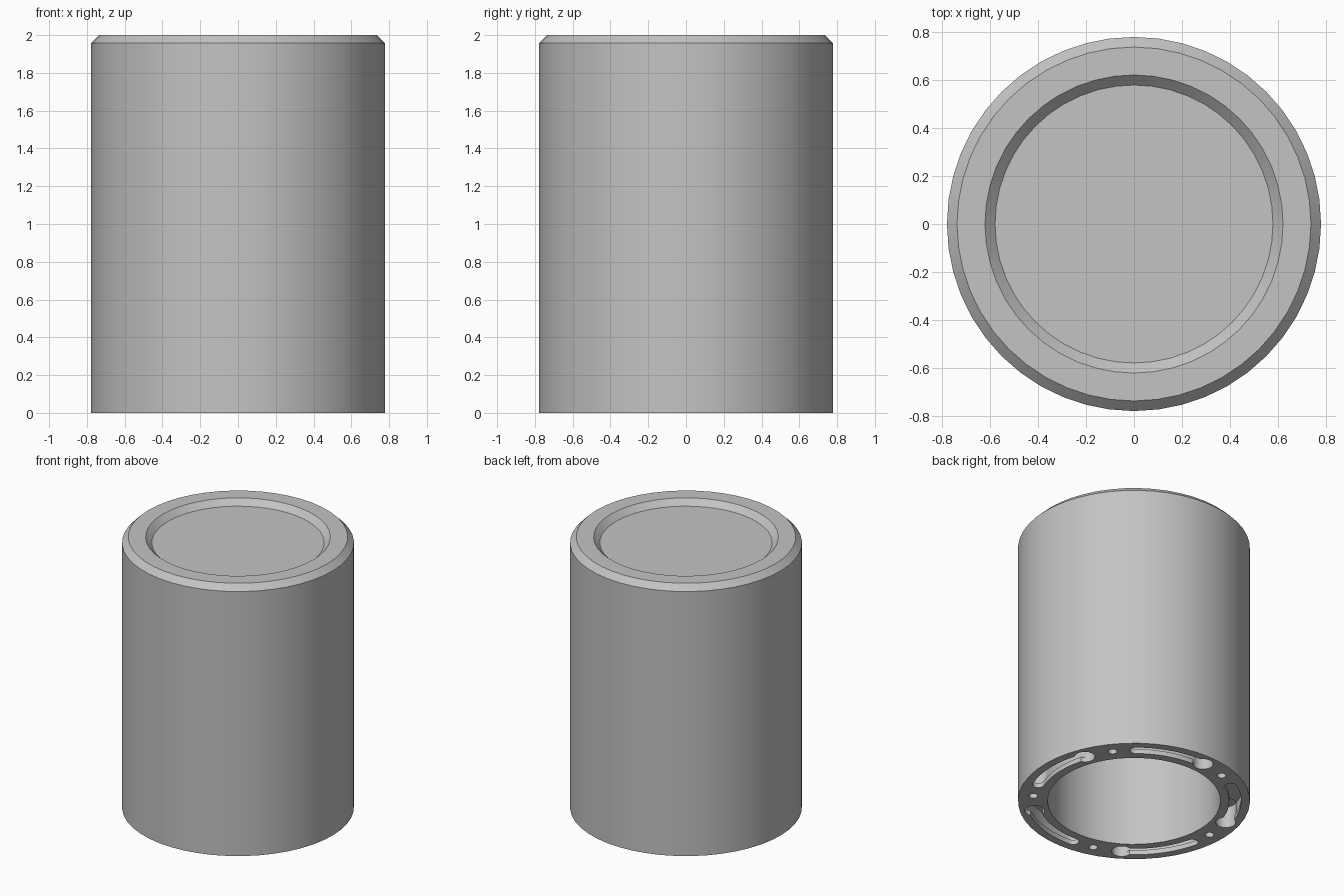
import bpy, bmesh
from math import sin, cos, pi, radians

if "Cube" in bpy.data.objects:
    bpy.data.objects.remove(bpy.data.objects["Cube"], do_unlink=True)

SIDES = 48
OUTER, BORE, LIP = 0.778, 0.58, 0.62
CHAMFER = 0.042
CEILING = 1.8                 # underside of the closed top
MID = (OUTER + BORE) / 2      # radius of the ring of mounting holes

grey = bpy.data.materials.new("plain grey")
grey.use_nodes = True
COLOUR = (0.55, 0.55, 0.55, 1)
grey.diffuse_color = COLOUR
grey.node_tree.nodes["Principled BSDF"].inputs["Base Color"].default_value = COLOUR


def add_object(name, bm):
    bmesh.ops.recalc_face_normals(bm, faces=bm.faces)
    mesh = bpy.data.meshes.new(name)
    bm.to_mesh(mesh)
    bm.free()
    mesh.materials.append(grey)
    obj = bpy.data.objects.new(name, mesh)
    bpy.context.collection.objects.link(obj)
    return obj


def lathe(name, profile):
    """Closed solid of revolution whose profile starts and ends on the axis with flat discs."""
    bm = bmesh.new()
    rings = [[bm.verts.new((r * cos(2 * pi * i / SIDES), r * sin(2 * pi * i / SIDES), z))
              for i in range(SIDES)] for r, z in profile]
    for low, high in zip(rings, rings[1:]):
        for i in range(SIDES):
            j = (i + 1) % SIDES
            bm.faces.new((low[i], low[j], high[j], high[i]))
    bm.faces.new(rings[0])
    bm.faces.new(rings[-1])
    return add_object(name, bm)


def slot_cutter(start, end, half, bottom, top):
    """Curved slot with round ends; a round hole when start equals end (degrees)."""
    a, b = radians(start), radians(end)
    steps = 0 if start == end else 10
    points = []

    def cap(angle, first):
        for i in range(10):
            t = angle + first + pi * i / 10
            points.append((MID * cos(angle) + half * cos(t), MID * sin(angle) + half * sin(t)))

    def arc(p, q, radius):
        for i in range(steps):
            t = p + (q - p) * i / steps
            points.append((radius * cos(t), radius * sin(t)))

    cap(b, 0)
    arc(b, a, MID - half)
    cap(a, pi)
    arc(a, b, MID + half)
    bm = bmesh.new()
    face = bm.faces.new([bm.verts.new((x, y, bottom)) for x, y in points])
    lid = bmesh.ops.extrude_face_region(bm, geom=[face])["geom"]
    bmesh.ops.translate(bm, vec=(0, 0, top - bottom),
                        verts=[v for v in lid if isinstance(v, bmesh.types.BMVert)])
    obj = add_object("cutter", bm)
    obj.hide_render = True
    return obj


# Hollow cylinder body with chamfered rim and shallow top recess
body = lathe("cylinder_body", [
    (BORE, CEILING), (BORE, 0), (OUTER, 0), (OUTER, 2 - CHAMFER),
    (OUTER - CHAMFER, 2), (LIP, 2), (LIP - CHAMFER, 2 - CHAMFER)])

# Twist-lock keyhole slots and small holes in the bottom ring
cutters = []
for k in range(5):
    turn = 72 * k
    cutters += [
        slot_cutter(turn + 21, turn + 21, 0.068, -0.05, 0.16),     # entry hole
        slot_cutter(turn - 21, turn + 20, 0.04, -0.05, 0.06),      # narrow slot
        slot_cutter(turn - 21, turn + 20, 0.062, 0.035, 0.15),     # undercut groove
        slot_cutter(turn + 37.8, turn + 37.8, 0.03, -0.05, 0.14),  # small hole
    ]

bpy.ops.object.select_all(action='DESELECT')
body.select_set(True)
bpy.context.view_layer.objects.active = body
for cutter in cutters:
    cut = body.modifiers.new("cut", 'BOOLEAN')
    cut.operation = 'DIFFERENCE'
    cut.solver = 'EXACT'
    cut.object = cutter
    bpy.ops.object.modifier_apply(modifier=cut.name)
    bpy.data.objects.remove(cutter, do_unlink=True)

bpy.ops.object.shade_smooth_by_angle(angle=radians(25))
